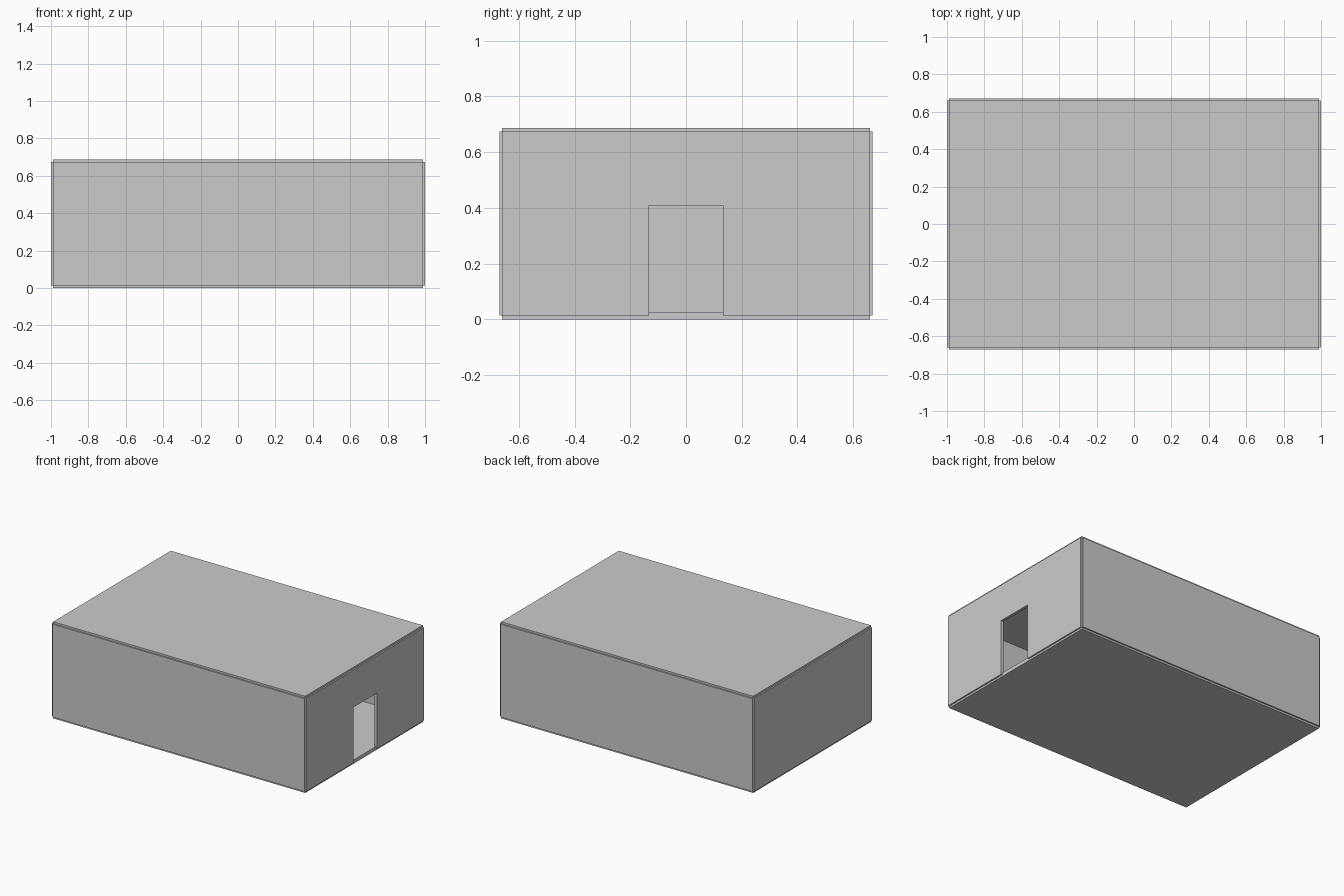
import bpy
import bmesh

if "Cube" in bpy.data.objects:
    bpy.data.objects.remove(bpy.data.objects["Cube"])

S = 2 / 15.15                       # room units to model units
L, W, H = 15 * S, 10 * S, 5 * S     # room measured between slab centres
WALL, SLAB = 0.15 * S, 0.2 * S      # wall and floor/roof thickness
Z0 = SLAB / 2                       # walls start mid-floor
DOOR_W, DOOR_H = 2 * S, 3 * S


def add_object(name, bm):
    bmesh.ops.recalc_face_normals(bm, faces=bm.faces)
    mesh = bpy.data.meshes.new(name)
    bm.to_mesh(mesh)
    bm.free()
    obj = bpy.data.objects.new(name, mesh)
    bpy.context.collection.objects.link(obj)
    return obj


def box(name, size, centre):
    bm = bmesh.new()
    bmesh.ops.create_cube(bm, size=1)
    bmesh.ops.scale(bm, vec=size, verts=bm.verts)
    bmesh.ops.translate(bm, vec=centre, verts=bm.verts)
    return add_object(name, bm)


# Floor and flat roof
box("floor", (L, W, SLAB), (0, 0, Z0))
box("roof", (L, W, SLAB), (0, 0, Z0 + H))

# Solid walls
box("front_wall", (L, WALL, H), (0, -W / 2, Z0 + H / 2))
box("back_wall", (L, WALL, H), (0, W / 2, Z0 + H / 2))
box("left_wall", (WALL, W, H), (-L / 2, 0, Z0 + H / 2))

# Right wall: outline with the doorway notch, extruded to wall thickness
w, d = W / 2, DOOR_W / 2
outline = [(-w, 0), (-d, 0), (-d, DOOR_H), (d, DOOR_H), (d, 0), (w, 0), (w, H), (-w, H)]
bm = bmesh.new()
face = bm.faces.new([bm.verts.new((L / 2 - WALL / 2, y, Z0 + z)) for y, z in outline])
ext = bmesh.ops.extrude_face_region(bm, geom=[face], use_keep_orig=True)
moved = [v for v in ext["geom"] if isinstance(v, bmesh.types.BMVert)]
bmesh.ops.translate(bm, vec=(WALL, 0, 0), verts=moved)
add_object("right_wall_with_doorway", bm)
